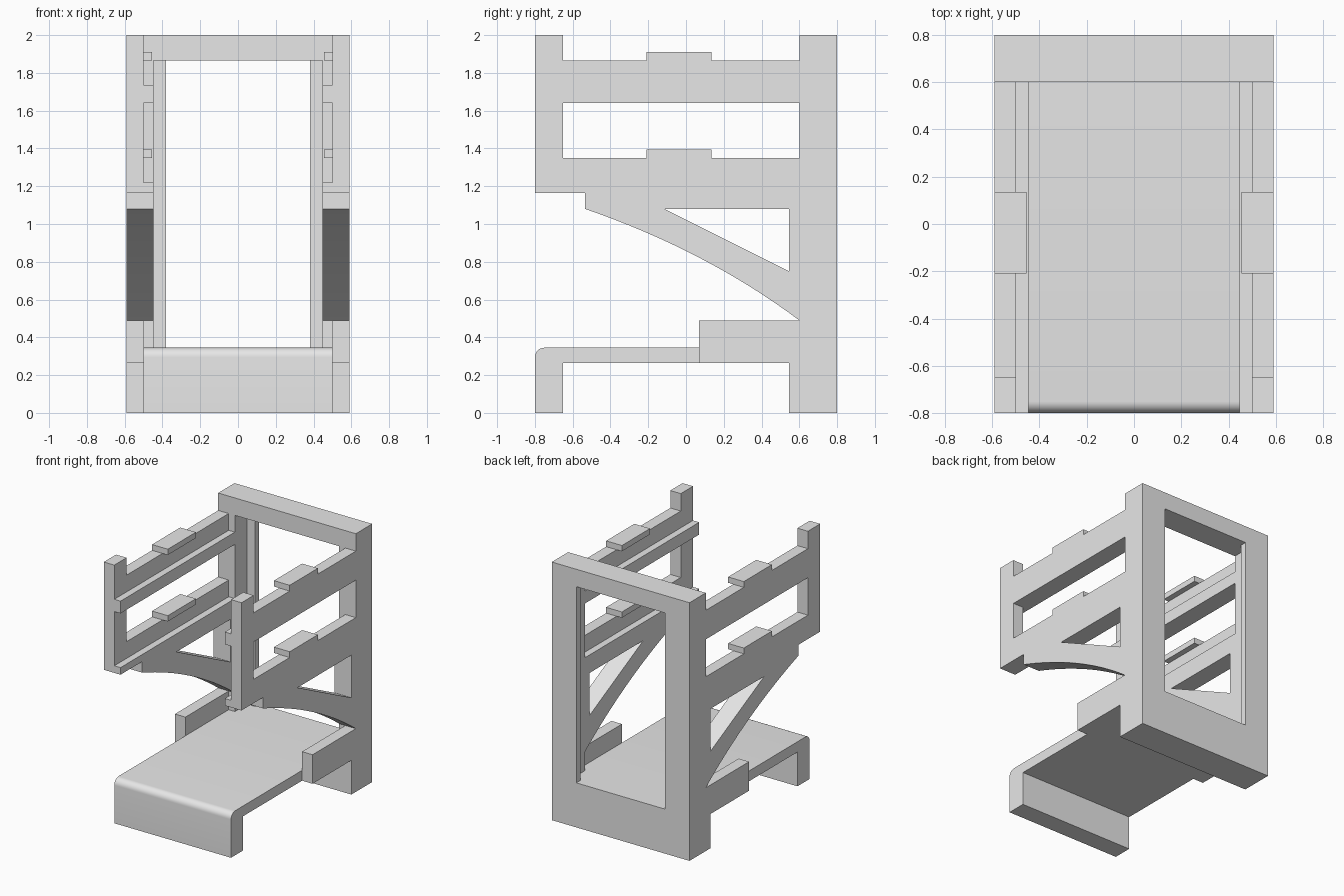
import bpy, bmesh, math
from mathutils import Vector

cube = bpy.data.objects.get("Cube")
if cube:
    bpy.data.objects.remove(cube, do_unlink=True)

grey = bpy.data.materials.new("light_grey")
grey.use_nodes = True
grey.diffuse_color = (0.8, 0.8, 0.8, 1)
grey.node_tree.nodes["Principled BSDF"].inputs["Base Color"].default_value = (0.8, 0.8, 0.8, 1)

# Main widths and heights shared between parts
OUT, MID, IN, OPEN = 0.59, 0.50, 0.447, 0.38
BACK, COL, FRONT = 0.8, 0.6, -0.8
TOP, RAIL, FLOOR, UNDER = 2.0, 1.865, 0.345, 0.265


def extrude(name, x0, x1, outline, holes=()):
    """Extrude a (y, z) outline with optional holes from x0 to x1."""
    x0, x1 = min(x0, x1), max(x0, x1)
    bm = bmesh.new()
    edges = []
    for loop in (outline, *holes):
        vs = [bm.verts.new((x0, y, z)) for y, z in loop]
        edges += [bm.edges.new((v, vs[i - 1])) for i, v in enumerate(vs)]
    bmesh.ops.triangle_fill(bm, edges=edges, use_beauty=True, normal=(1, 0, 0))
    ext = bmesh.ops.extrude_face_region(bm, geom=bm.faces[:], use_keep_orig=True)
    moved = [g for g in ext["geom"] if isinstance(g, bmesh.types.BMVert)]
    bmesh.ops.translate(bm, verts=moved, vec=(x1 - x0, 0, 0))
    bmesh.ops.recalc_face_normals(bm, faces=bm.faces[:])
    mesh = bpy.data.meshes.new(name)
    bm.to_mesh(mesh)
    bm.free()
    mesh.materials.append(grey)
    ob = bpy.data.objects.new(name, mesh)
    bpy.context.collection.objects.link(ob)
    bpy.ops.object.select_all(action='DESELECT')
    ob.select_set(True)
    bpy.context.view_layer.objects.active = ob
    bpy.ops.object.shade_smooth_by_angle(angle=math.radians(30))
    return ob


def rect(y0, y1, z0, z1):
    return [(y0, z0), (y1, z0), (y1, z1), (y0, z1)]


# Curved underside of the brace
a, c, b = Vector((-0.535, 1.08)), Vector((0.105, 0.86)), Vector((COL, 0.49))
arch = [tuple(a * (1 - t) ** 2 + c * 2 * t * (1 - t) + b * t * t)
        for t in [i / 16 for i in range(17)]]
triangle = [(-0.115, 1.08), (0.545, 1.08), (0.545, 0.75)]
window = rect(-0.65, COL, 1.35, 1.64)

panel = [(BACK, 0), (BACK, TOP), (COL, TOP), (COL, RAIL), (-0.65, RAIL),
         (-0.65, TOP), (FRONT, TOP), (FRONT, 1.165), (-0.535, 1.165), *arch,
         (0.07, 0.49), (0.07, UNDER), (0.545, UNDER), (0.545, 0)]
bracket = [(BACK, FLOOR), (BACK, RAIL), (COL, RAIL), (COL, 1.22), (FRONT, 1.22),
           (FRONT, 1.165), (-0.535, 1.165), *arch, (COL, FLOOR)]

for side, s in (("left", 1), ("right", -1)):
    # Outer side panel, inner bracket with lower ledge, upper ledge
    extrude(side + "_side_panel", s * MID, s * OUT, panel, (window, triangle))
    extrude(side + "_inner_bracket", s * IN, s * MID, bracket, (triangle,))
    extrude(side + "_upper_ledge", s * IN, s * MID, rect(FRONT, COL, 1.64, 1.735))
    # Tabs on top of both rails
    for level, z in (("upper", RAIL), ("lower", 1.35)):
        extrude(f"{side}_{level}_tab", s * 0.455, s * OUT, rect(-0.21, 0.135, z, z + 0.045))
    # Thin flange narrowing the rear opening
    extrude(side + "_back_flange", s * OPEN, s * IN, rect(0.75, BACK, FLOOR, RAIL))

# Rear frame bars
extrude("top_bar", -MID, MID, rect(COL, BACK, RAIL, TOP))
extrude("back_sill", -MID, MID, rect(0.545, BACK, 0, FLOOR))

# Floor plate with rounded front edge and hanging lip
r = 0.05
corner = [(FRONT + r - r * math.cos(t), FLOOR - r + r * math.sin(t))
          for t in [i * math.pi / 16 for i in range(9)]]
extrude("floor_plate", -MID, MID,
        [(FRONT, 0), *corner, (0.545, FLOOR), (0.545, UNDER), (-0.65, UNDER), (-0.65, 0)])
